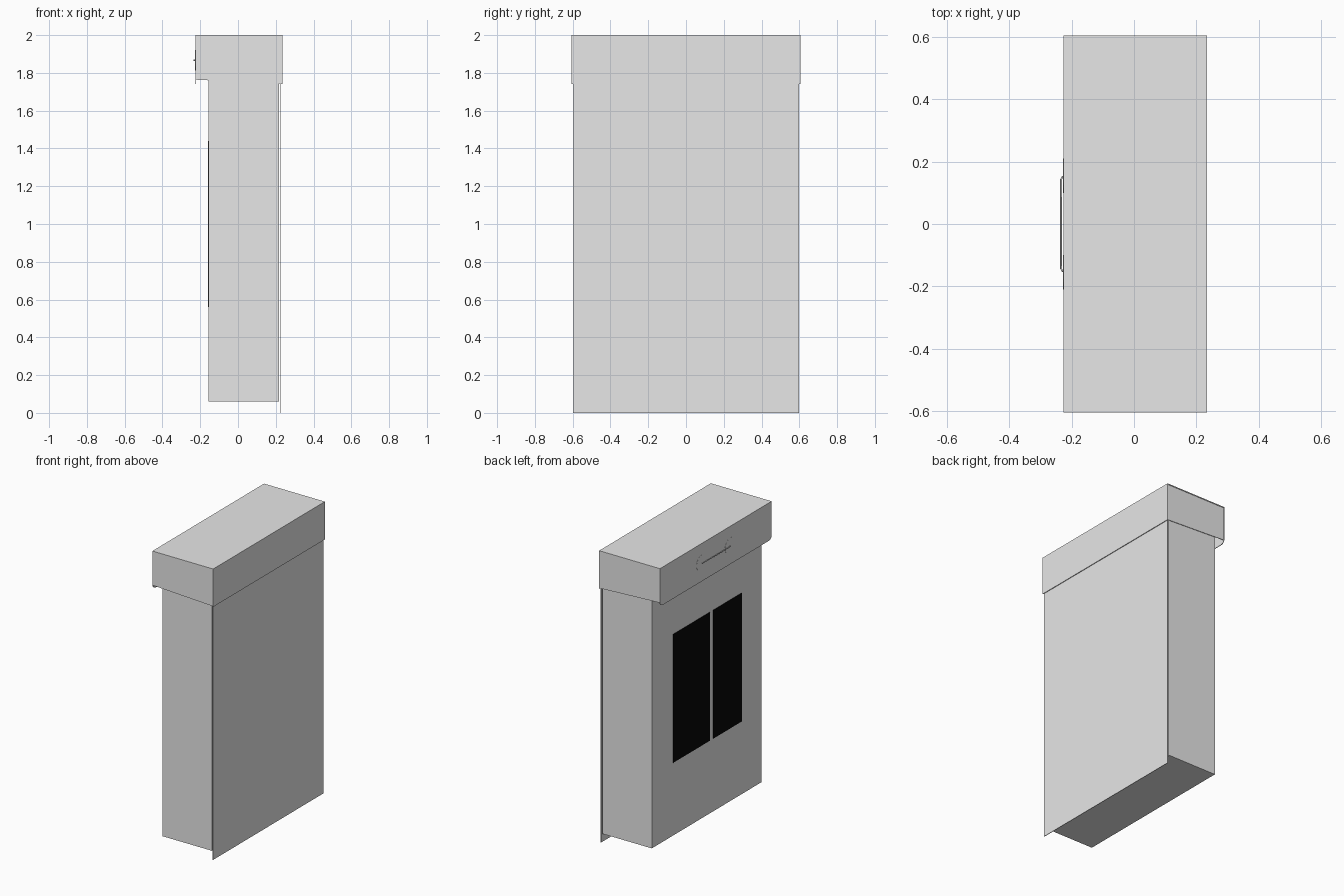
import bpy
import math
from mathutils import Vector

cube = bpy.data.objects.get("Cube")
if cube:
    bpy.data.objects.remove(cube, do_unlink=True)


def material(name, value):
    mat = bpy.data.materials.new(name)
    mat.use_nodes = True
    colour = (value, value, value, 1)
    mat.diffuse_color = colour
    mat.node_tree.nodes["Principled BSDF"].inputs["Base Color"].default_value = colour
    return mat


GREY = material("light grey", 0.8)
BLACK = material("black", 0.002)


def box(name, low, high, mat=GREY):
    """Box between two opposite corners."""
    low, high = Vector(low), Vector(high)
    bpy.ops.mesh.primitive_cube_add(size=1, location=(low + high) / 2)
    ob = bpy.context.object
    ob.name = name
    ob.scale = high - low
    bpy.ops.object.transform_apply(location=False, rotation=False, scale=True)
    ob.data.materials.append(mat)
    return ob


def prism(name, points, axis, start, end):
    """Extrude a flat outline along x or y."""
    def place(p, d):
        return (d, p[0], p[1]) if axis == "x" else (p[0], d, p[1])
    n = len(points)
    verts = [place(p, d) for d in (start, end) for p in points]
    faces = [tuple(range(n))[::-1], tuple(range(n, 2 * n))]
    faces += [(i, (i + 1) % n, (i + 1) % n + n, i + n) for i in range(n)]
    mesh = bpy.data.meshes.new(name)
    mesh.from_pydata(verts, [], faces)
    mesh.materials.append(GREY)
    ob = bpy.data.objects.new(name, mesh)
    bpy.context.collection.objects.link(ob)
    bpy.context.view_layer.objects.active = ob
    bpy.ops.object.select_all(action="DESELECT")
    ob.select_set(True)
    bpy.ops.object.mode_set(mode="EDIT")
    bpy.ops.mesh.select_all(action="SELECT")
    bpy.ops.mesh.normals_make_consistent(inside=False)
    bpy.ops.object.mode_set(mode="OBJECT")
    return ob


# Cabinet body and the thin board behind it that reaches the ground
box("body", (-0.157, -0.595, 0.06), (0.218, 0.595, 1.95))
box("back_board", (0.224, -0.598, 0), (0.228, 0.598, 1.98))

# Dark window panels on the body
box("window_left", (-0.160, -0.034, 0.56), (-0.156, 0.366, 1.44), BLACK)
box("window_right", (-0.160, -0.377, 0.56), (-0.156, -0.069, 1.44), BLACK)

# Hollow cap: top, back and slanted end flaps
box("cap_top", (-0.226, -0.605, 1.994), (0.235, 0.605, 2))
box("cap_back", (0.230, -0.605, 1.74), (0.235, 0.605, 1.996))
flap = [(-0.222, 1.996), (-0.222, 1.764), (0.232, 1.742), (0.232, 1.996)]
for side, name in ((-1, "cap_end_front"), (1, "cap_end_back")):
    prism(name, flap, "y", side * 0.598, side * 0.602)

# Cap fascia with rounded lower corners
radius = 0.03
outline = [(0.605, 1.998), (-0.605, 1.998)]
for side, start in ((-1, math.pi), (1, 1.5 * math.pi)):
    for i in range(7):
        a = start + i * math.pi / 12
        outline.append((side * (0.605 - radius) + radius * math.cos(a),
                        1.74 + radius + radius * math.sin(a)))
prism("cap_fascia", outline, "x", -0.226, -0.222)

# Handle: two flush round plates and a slim bent bar
for side, name in ((1, "handle_plate_left"), (-1, "handle_plate_right")):
    bpy.ops.mesh.primitive_cylinder_add(
        vertices=32, radius=0.055, depth=0.002,
        location=(-0.2262, side * 0.155, 1.867), rotation=(0, math.pi / 2, 0))
    plate = bpy.context.object
    plate.name = name
    plate.data.materials.append(GREY)

curve = bpy.data.curves.new("handle_bar", "CURVE")
curve.dimensions = "3D"
curve.bevel_depth = 0.003
curve.bevel_resolution = 2
curve.use_fill_caps = True
path = [(-0.224, 0.151), (-0.230, 0.151), (-0.234, 0.143)]
path += [(x, -y) for x, y in reversed(path)]
spline = curve.splines.new("POLY")
spline.points.add(len(path) - 1)
for point, (x, y) in zip(spline.points, path):
    point.co = (x, y, 1.867, 1)
curve.materials.append(GREY)
bar = bpy.data.objects.new("handle_bar", curve)
bpy.context.collection.objects.link(bar)
